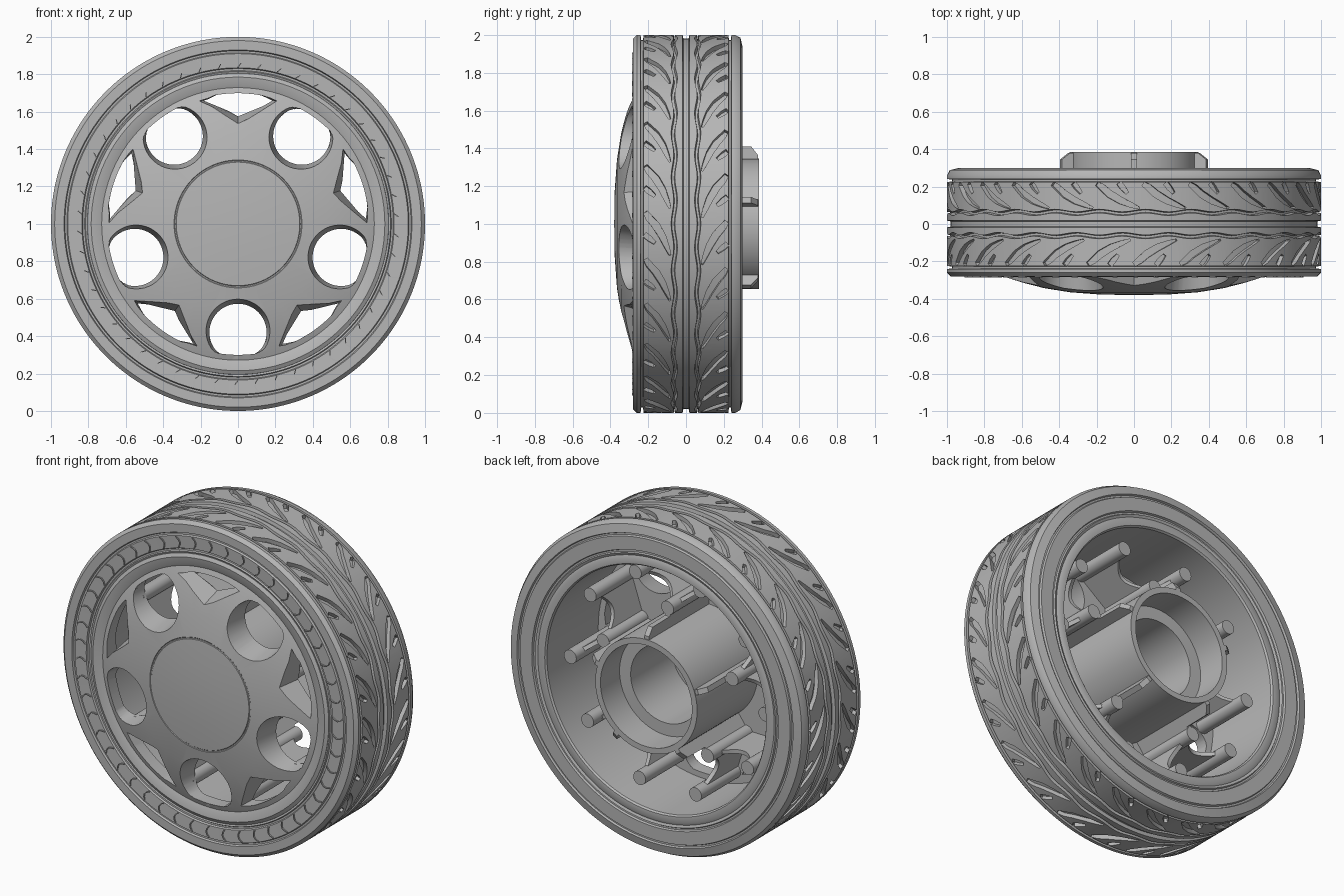
import bpy, bmesh
from math import sin, cos, pi, radians
from mathutils import Vector, Matrix

if "Cube" in bpy.data.objects:
    bpy.data.objects.remove(bpy.data.objects["Cube"])

grey = bpy.data.materials.new("plain grey")
grey.use_nodes = True
grey.diffuse_color = (0.47, 0.47, 0.47, 1)
grey.node_tree.nodes["Principled BSDF"].inputs["Base Color"].default_value = grey.diffuse_color

TREADS = 25
STEP = 2 * pi / TREADS
SPOKES = [radians(72 * k) for k in range(5)]


def spin(x, r, a, y):
    """Point at sideways x and radius r, turned clockwise by a about the axle."""
    return Vector((x * cos(a) + r * sin(a), y, 1 + r * cos(a) - x * sin(a)))


def finish(name, bm):
    bmesh.ops.recalc_face_normals(bm, faces=bm.faces)
    mesh = bpy.data.meshes.new(name)
    bm.to_mesh(mesh)
    bm.free()
    mesh.materials.append(grey)
    obj = bpy.data.objects.new(name, mesh)
    bpy.context.collection.objects.link(obj)
    return obj


def lathe(name, profile, segments=100, wave=None):
    """Turn a (radius, y) profile about the axle; it closes up unless it starts on the axle."""
    bm = bmesh.new()
    rings = []
    for i in range(segments):
        a = 2 * pi * i / segments
        rings.append([bm.verts.new(spin(0, r, a, y + (wave(r, y, a) if wave else 0)))
                      for r, y in profile])
    count = len(profile)
    last = count if profile[0][0] > 0 else count - 1
    for i in range(segments):
        here, there = rings[i], rings[(i + 1) % segments]
        for j in range(last):
            k = (j + 1) % count
            bm.faces.new((here[j], here[k], there[k], there[j]))
    bmesh.ops.remove_doubles(bm, verts=bm.verts, dist=1e-5)
    return finish(name, bm)


def strip(bm, path, widths, depths, place):
    """Solid ribbon along a flat path; place maps (u, v, depth) to space."""
    path = [Vector(p) for p in path]
    rows = []
    for i, p in enumerate(path):
        t = (path[min(i + 1, len(path) - 1)] - path[max(i - 1, 0)]).normalized()
        side = Vector((-t.y, t.x)) * widths[i]
        low, high = depths[i]
        rows.append([bm.verts.new(place(q.x, q.y, d)) for q, d in
                     ((p - side, low), (p + side, low), (p + side, high), (p - side, high))])
    for a, b in zip(rows, rows[1:]):
        for j in range(4):
            k = (j + 1) % 4
            bm.faces.new((a[j], a[k], b[k], b[j]))
    bm.faces.new(rows[0])
    bm.faces.new(rows[-1])


def tapered_hole(bm, front, back, a):
    """Cutter between two outlines, both limited to the radius of the wheel face."""
    loops = []
    for outline, y in ((front, -0.40), (back, -0.15)):
        loop = []
        for p in outline:
            p = Vector(p)
            if p.length > 0.7:
                p = p.normalized() * 0.7
            loop.append(bm.verts.new(spin(p.x, p.y, a, y)))
        loops.append(loop)
    n = len(loops[0])
    for j in range(n):
        k = (j + 1) % n
        bm.faces.new((loops[0][j], loops[0][k], loops[1][k], loops[1][j]))
    for loop in loops:
        bm.faces.new(loop)


def cut(obj, cutter):
    mod = obj.modifiers.new("cut", 'BOOLEAN')
    mod.operation = 'DIFFERENCE'
    mod.solver = 'EXACT'
    mod.object = cutter
    cutter.hide_render = True
    graph = bpy.context.evaluated_depsgraph_get()
    result = bpy.data.meshes.new_from_object(obj.evaluated_get(graph))
    obj.modifiers.clear()
    obj.data = result
    bpy.data.objects.remove(cutter)


# Tyre: shoulders, ring grooves and wavy centre grooves
half_tread = [(1, 0.26), (1, 0.24), (0.972, 0.238), (0.972, 0.227), (1, 0.225),
              (1, 0.072), (0.972, 0.068), (0.972, 0.056), (1, 0.052),
              (1, 0.018), (0.98, 0.014)]
front_wall = [(0.80, -0.20), (0.80, -0.268), (0.815, -0.274), (0.82, -0.266), (0.83, -0.266),
              (0.835, -0.276), (0.91, -0.279), (0.915, -0.268), (0.925, -0.268),
              (0.93, -0.28), (0.98, -0.28)]
back_wall = [(0.985, 0.288), (0.935, 0.30), (0.93, 0.288), (0.92, 0.288),
             (0.915, 0.30), (0.835, 0.30), (0.83, 0.288), (0.82, 0.288),
             (0.815, 0.297), (0.80, 0.29), (0.80, 0.2)]
tyre = lathe("tyre", front_wall + [(r, -y) for r, y in half_tread] + half_tread[::-1] + back_wall,
             TREADS * 8,
             lambda r, y, a: (0.007 * sin(TREADS * a) * (1 if y > 0 else -1)
                              if r > 0.95 and 0.03 < abs(y) < 0.1 else 0))

# Tread slots: a long sweeping one and a short one for each step
long_slot = [(0, 0.215), (0.03, 0.195), (0.07, 0.16), (0.13, 0.125), (0.19, 0.10), (0.23, 0.085)]
short_slot = [(0.12, 0.22), (0.14, 0.195), (0.165, 0.165)]
bm = bmesh.new()
for k in range(TREADS):
    for s in (-1, 1):
        start = k * STEP + (0.05 if s > 0 else 0)
        for slot, widths in ((long_slot, (0.012, 0.018, 0.02, 0.018, 0.012, 0.005)),
                             (short_slot, (0.014, 0.015, 0.009))):
            strip(bm, slot, widths, [(0.975, 1.03)] * len(slot),
                  lambda u, v, w: spin(0, w, start + u, s * v))
cut(tyre, finish("tread_cutter", bm))

# Curved marks on the front sidewall
bm = bmesh.new()
for k in range(TREADS * 2):
    mark = [(0.022 * sin(pi * t / 4), 0.838 + 0.017 * t) for t in range(5)]
    strip(bm, mark, [0.003] * 5, [(-0.272, -0.285)] * 5,
          lambda u, v, w: spin(0, v, k * STEP / 2 + u, w))
sidewall_marks = finish("sidewall_marks", bm)

# Rim barrel with its front and back lips
rim = lathe("rim", [(0.715, -0.262), (0.745, -0.276), (0.785, -0.283), (0.805, -0.272),
                    (0.83, -0.2), (0.83, 0.2), (0.805, 0.288), (0.785, 0.298),
                    (0.75, 0.296), (0.742, 0.285), (0.735, -0.2), (0.715, -0.21)])

# Domed face with a fine seam around the centre cap
face = lathe("domed_face", [(0, -0.38), (0.18, -0.377), (0.33, -0.366), (0.333, -0.362),
                            (0.339, -0.362), (0.342, -0.365), (0.48, -0.343), (0.6, -0.312),
                            (0.7, -0.28), (0.745, -0.262), (0.745, -0.2), (0, -0.2)])


def ring(radius):
    return [(radius * cos(2 * pi * i / 48), 0.58 + radius * sin(2 * pi * i / 48)) for i in range(48)]


def wedge(tip, corner_x, corner_z):
    arc = [(corner_x * (1 - i / 5), 0.9) for i in range(1, 10)]
    return [(0, tip), (corner_x, corner_z)] + [
        Vector(p).normalized() * 0.699 for p in arc] + [(-corner_x, corner_z)]


# Round and three-cornered openings
bm = bmesh.new()
for a in SPOKES:
    tapered_hole(bm, ring(0.185), ring(0.145), a + pi / 5)
    tapered_hole(bm, wedge(0.515, 0.24, 0.655), wedge(0.59, 0.17, 0.66), a)
cut(face, finish("opening_cutter", bm))

# Hollow hub with a stepped bore
hub = lathe("hub", [(0.345, -0.25), (0.345, 0.385), (0.31, 0.385),
                    (0.31, 0.2), (0.235, 0.2), (0.235, -0.25)])

# Posts, scooped walls and ribs behind each three-cornered opening
posts, walls, ribs = bmesh.new(), bmesh.new(), bmesh.new()
turn = Matrix.Rotation(pi / 2, 4, 'X')
tip = Vector((0, 0.46))
rib_edge = {0.33: 0.38, 0.365: 0.38, 0.41: 0.345, 0.412: 0.18, 0.46: 0.17}
for a in SPOKES:
    def place(u, v, w):
        return spin(u, v, a, w)
    corners = [Vector((s * 0.218, 0.622)) for s in (-1, 1)]
    for p in [tip] + corners:
        bmesh.ops.create_cone(posts, cap_ends=True, segments=24, radius1=0.042, radius2=0.042,
                              depth=0.4, matrix=Matrix.Translation(place(p.x, p.y, -0.02)) @ turn)
    for corner in corners:
        path = [tip.lerp(corner, i / 10) for i in range(11)]
        strip(walls, path, [0.012] * 11,
              [(-0.22, 0.15 - 0.12 * sin(pi * i / 10)) for i in range(11)], place)
    strip(ribs, [(0, r) for r in rib_edge], [0.016] * 5,
          [(-0.22, y) for y in rib_edge.values()], place)
parts = [finish("posts", posts), finish("opening_walls", walls), finish("hub_ribs", ribs)]

# Smooth shading with sharp edges kept
for obj in [tyre, sidewall_marks, rim, face, hub] + parts:
    bpy.ops.object.select_all(action='DESELECT')
    obj.select_set(True)
    bpy.context.view_layer.objects.active = obj
    bpy.ops.object.shade_smooth_by_angle(angle=radians(30))
